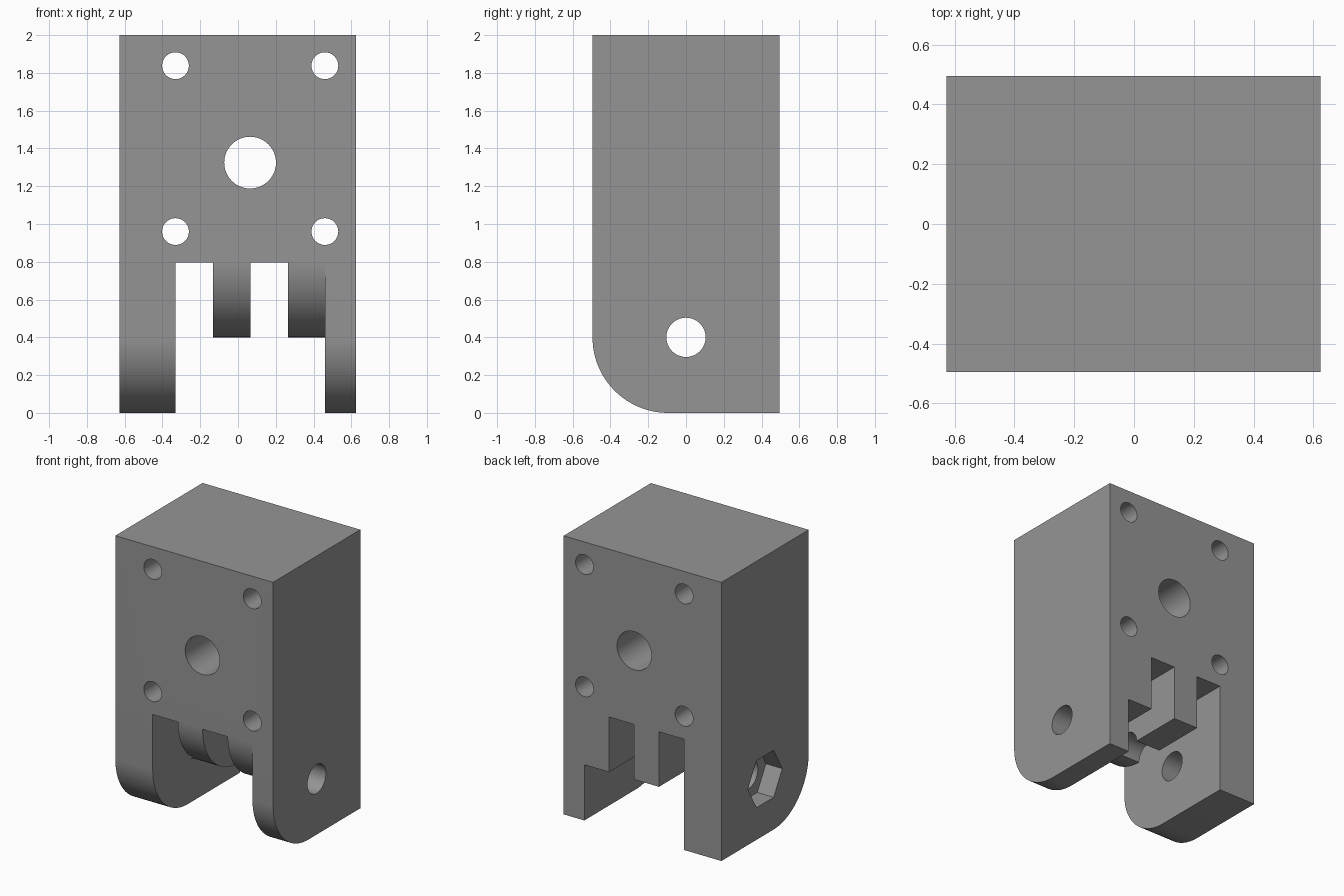
import bpy, bmesh, math
from mathutils import Vector

if "Cube" in bpy.data.objects:
    bpy.data.objects.remove(bpy.data.objects["Cube"])

grey = bpy.data.materials.new("mid grey")
grey.diffuse_color = (0.3, 0.3, 0.3, 1)
grey.use_nodes = True
grey.node_tree.nodes["Principled BSDF"].inputs["Base Color"].default_value = grey.diffuse_color

X0, X1, Y = -0.628, 0.625, 0.495
R = 0.4  # radius of the rounded front corners


def prism(name, points, direction):
    """Extrude a closed 3D outline along a direction."""
    bm = bmesh.new()
    face = bm.faces.new([bm.verts.new(p) for p in points])
    ext = bmesh.ops.extrude_face_region(bm, geom=[face])
    verts = [v for v in ext["geom"] if isinstance(v, bmesh.types.BMVert)]
    bmesh.ops.translate(bm, vec=Vector(direction), verts=verts)
    bmesh.ops.recalc_face_normals(bm, faces=bm.faces)
    mesh = bpy.data.meshes.new(name)
    bm.to_mesh(mesh)
    bm.free()
    mesh.materials.append(grey)
    ob = bpy.data.objects.new(name, mesh)
    bpy.context.collection.objects.link(ob)
    return ob


def side_profile(name, pts, xa, xb):
    return prism(name, [(xa, y, z) for y, z in pts], (xb - xa, 0, 0))


def corner(z_bottom, n=24):
    """Quarter round from the front face down to a flat underside."""
    return [(-Y + R - R * math.cos(a), z_bottom + R - R * math.sin(a))
            for a in (math.pi / 2 * i / n for i in range(n + 1))]


def circle(cu, cv, r, n):
    return [(cu + r * math.cos(2 * math.pi * i / n),
             cv + r * math.sin(2 * math.pi * i / n)) for i in range(n)]


def cut(cutter):
    mod = bracket.modifiers.new("cut", "BOOLEAN")
    mod.operation = "DIFFERENCE"
    mod.solver = "EXACT"
    mod.object = cutter
    bpy.context.view_layer.objects.active = bracket
    bpy.ops.object.modifier_apply(modifier=mod.name)
    bpy.data.objects.remove(cutter)


# Main block with rounded lower front edge
bracket = side_profile("hinge_bracket", [(-Y, 2)] + corner(0) + [(Y, 0), (Y, 2)], X0, X1)

# Gap between the legs, leaving rounded knuckles above it
cut(side_profile("leg_gap", [(-0.7, 0.8)] + corner(0.4) + [(0.7, 0.4), (0.7, -0.1), (-0.7, -0.1)],
                 -0.331, 0.461))

# Slots separating the knuckles
for xa, xb in ((-0.331, -0.132), (0.065, 0.264)):
    cut(side_profile("slot", [(-0.8, 0.3), (0.8, 0.3), (0.8, 0.795), (-0.8, 0.795)], xa, xb))

# Mounting holes and the large centre hole, front to back
holes = [(x, z, 0.071, 32) for x in (-0.331, 0.46) for z in (0.96, 1.838)]
for x, z, r, n in holes + [(0.064, 1.325, 0.137, 48)]:
    cut(prism("hole", [(u, -0.8, v) for u, v in circle(x, z, r, n)], (0, 1.6, 0)))

# Pivot hole through both legs and a hexagonal nut pocket on the left
cut(side_profile("pivot_hole", circle(0, 0.4, 0.104, 40), -0.9, 0.9))
cut(side_profile("nut_pocket", circle(0, 0.4, 0.195, 6), -0.9, X0 + 0.13))

bracket.select_set(True)
bpy.context.view_layer.objects.active = bracket
bpy.ops.object.shade_smooth_by_angle(angle=math.radians(30))
